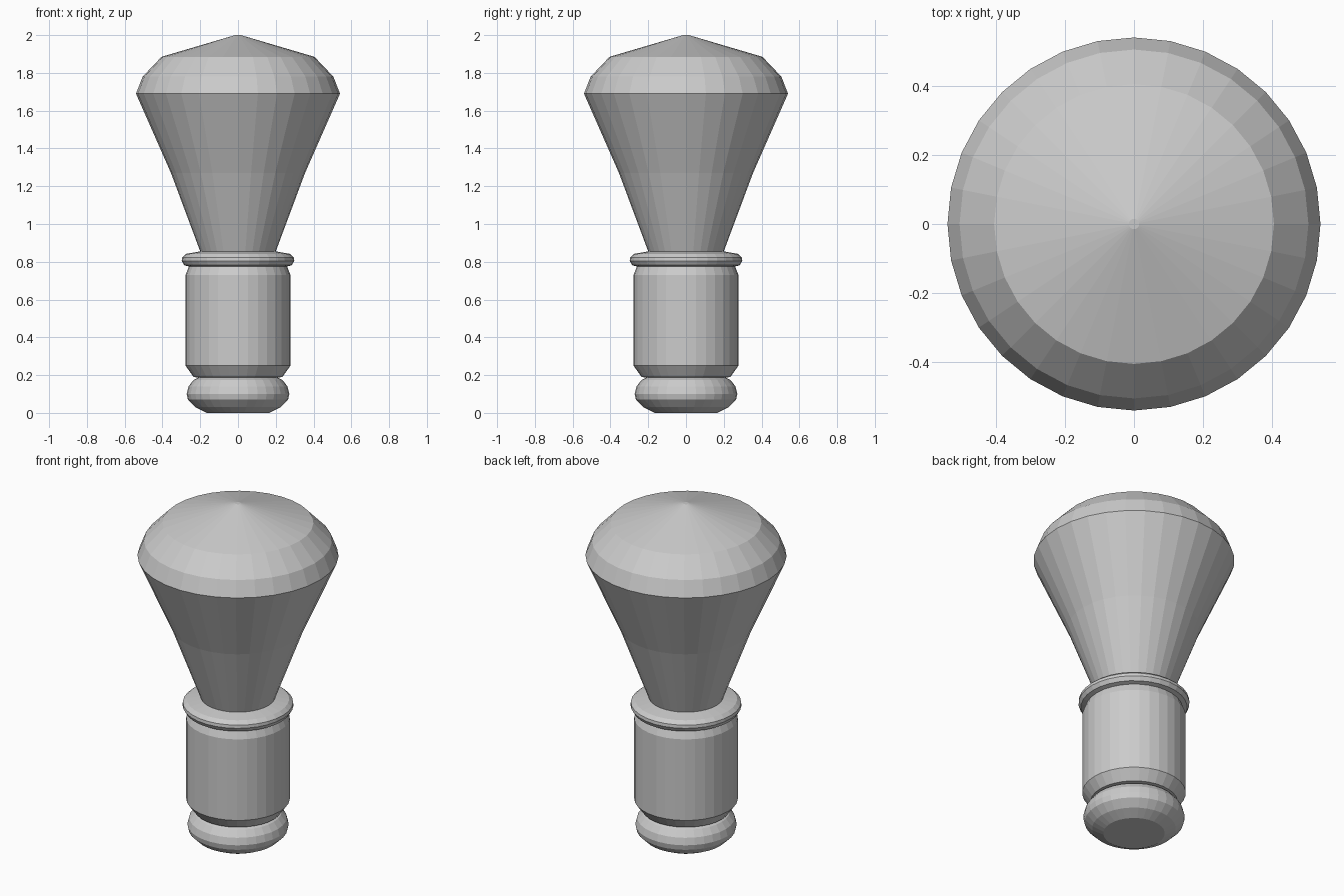
import bpy, bmesh
from math import cos, sin, tau

cube = bpy.data.objects.get("Cube")
if cube:
    bpy.data.objects.remove(cube, do_unlink=True)

SEGMENTS = 32

grey = bpy.data.materials.new("plain grey")
grey.use_nodes = True
colour = (0.6, 0.6, 0.6, 1)
grey.diffuse_color = colour
grey.node_tree.nodes["Principled BSDF"].inputs["Base Color"].default_value = colour


def lathe(name, profile):
    """Turn a (radius, height) profile around z, with flat faces and closed ends."""
    bm = bmesh.new()
    rings = [[bm.verts.new((r * cos(tau * i / SEGMENTS), r * sin(tau * i / SEGMENTS), z))
              for i in range(SEGMENTS)] for r, z in profile]
    for low, high in zip(rings, rings[1:]):
        for i in range(SEGMENTS):
            j = (i + 1) % SEGMENTS
            bm.faces.new((low[i], low[j], high[j], high[i]))
    bm.faces.new(rings[0][::-1])
    bm.faces.new(rings[-1])
    mesh = bpy.data.meshes.new(name)
    bm.to_mesh(mesh)
    bm.free()
    mesh.materials.append(grey)
    obj = bpy.data.objects.new(name, mesh)
    bpy.context.collection.objects.link(obj)


# Rounded foot
lathe("foot", [(0.165, 0), (0.225, 0.03), (0.265, 0.07), (0.272, 0.1),
               (0.262, 0.14), (0.235, 0.175), (0.21, 0.187)])
# Straight grip with chamfered ends
lathe("grip", [(0.21, 0.187), (0.235, 0.19), (0.278, 0.25), (0.278, 0.73), (0.26, 0.775)])
# Thin bead around the top of the grip
lathe("collar", [(0.26, 0.775), (0.285, 0.782), (0.298, 0.805), (0.296, 0.823),
                 (0.275, 0.842), (0.2, 0.855)])
# Flared head with a shallow pointed cap
lathe("head", [(0.2, 0.855), (0.355, 1.27), (0.54, 1.69), (0.505, 1.78),
               (0.405, 1.885), (0.015, 2.0)])
